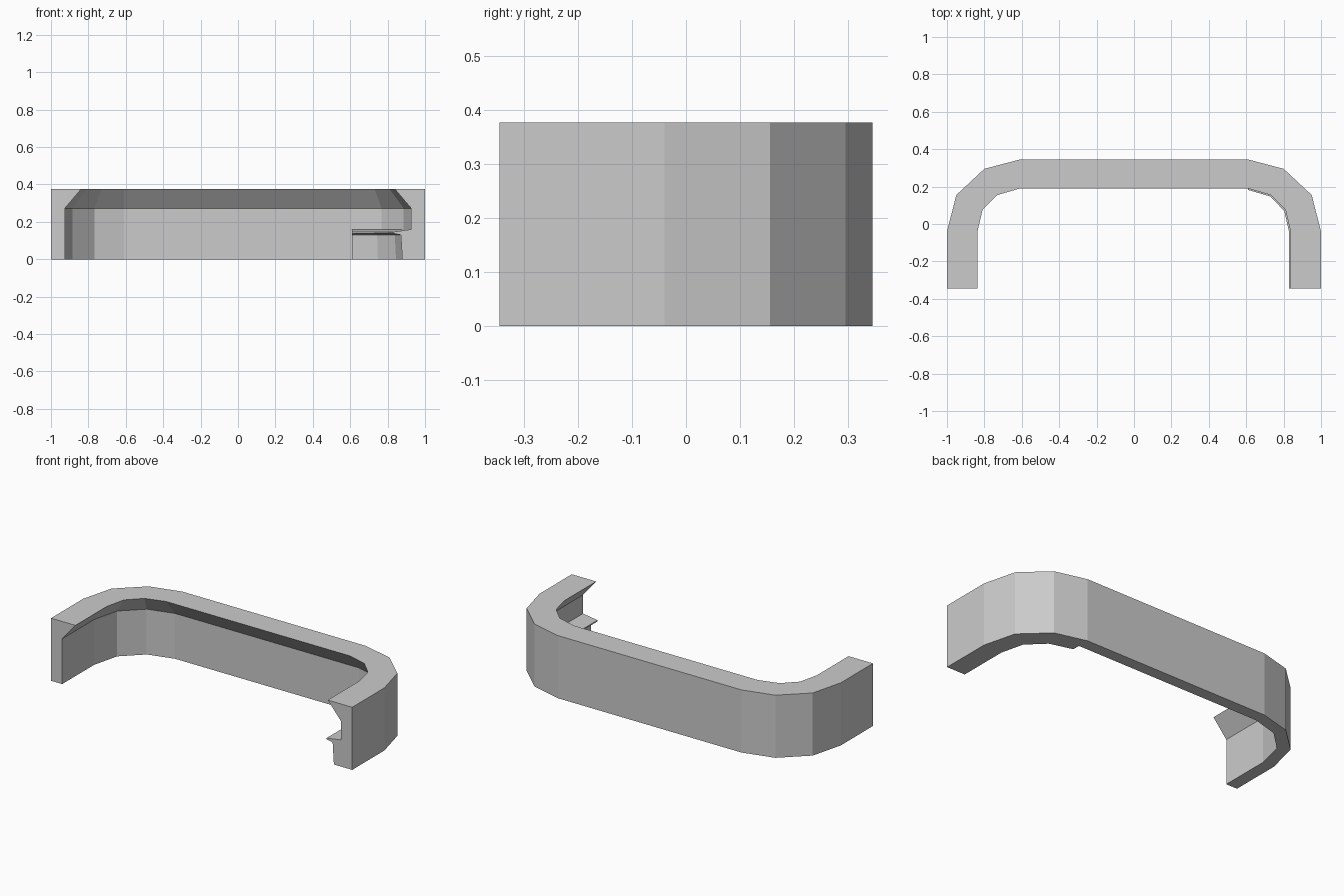
import bpy, bmesh
from mathutils import Vector

cube = bpy.data.objects.get("Cube")
if cube:
    bpy.data.objects.remove(cube, do_unlink=True)

grey = bpy.data.materials.new("light grey")
grey.use_nodes = True
colour = (0.6, 0.6, 0.6, 1)
grey.diffuse_color = colour
grey.node_tree.nodes["Principled BSDF"].inputs["Base Color"].default_value = colour

# Outer edge of the left half, from arm tip to back wall, and its inner partner
DEPTH = 0.16
OUTER = [Vector(p) for p in ((1, -0.345), (1, -0.04), (0.95, 0.155), (0.8, 0.295), (0.61, 0.345))]
INNER = [Vector(p) for p in ((0.838, -0.345), (0.838, -0.045), (0.81, 0.075), (0.73, 0.155), (0.61, 0.19))]
HALF = [(o, (i - o) / DEPTH) for o, i in zip(OUTER, INNER)]


def flip(v):
    return Vector((-v.x, v.y))


FULL = HALF + [(flip(o), flip(d)) for o, d in reversed(HALF)]


def sweep(name, stations, section):
    """Sweep a section of (inward depth, height) points along the stations."""
    bm = bmesh.new()
    rings = []
    for o, d in stations:
        rings.append([bm.verts.new((o.x + d.x * t, o.y + d.y * t, z)) for t, z in section])
    n = len(section)
    for a, b in zip(rings, rings[1:]):
        for k in range(n):
            m = (k + 1) % n
            bm.faces.new((a[k], a[m], b[m], b[k]))
    bm.faces.new(rings[0])
    bm.faces.new(rings[-1][::-1])
    bmesh.ops.recalc_face_normals(bm, faces=bm.faces)
    mesh = bpy.data.meshes.new(name)
    bm.to_mesh(mesh)
    bm.free()
    mesh.materials.append(grey)
    obj = bpy.data.objects.new(name, mesh)
    bpy.context.collection.objects.link(obj)
    return obj


# Wall with a wide top rim that slopes back to a thinner skirt
sweep("rim_wall", FULL, [(0, 0), (0.073, 0), (0.073, 0.272), (DEPTH, 0.376), (0, 0.376)])

# Thicker liner with a pointed ledge, only around the left corner
sweep("left_corner_ledge", HALF,
      [(0.06, 0), (0.12, 0), (0.128, 0.13), (0.168, 0.138), (0.168, 0.146), (0.073, 0.16), (0.06, 0.16)])
